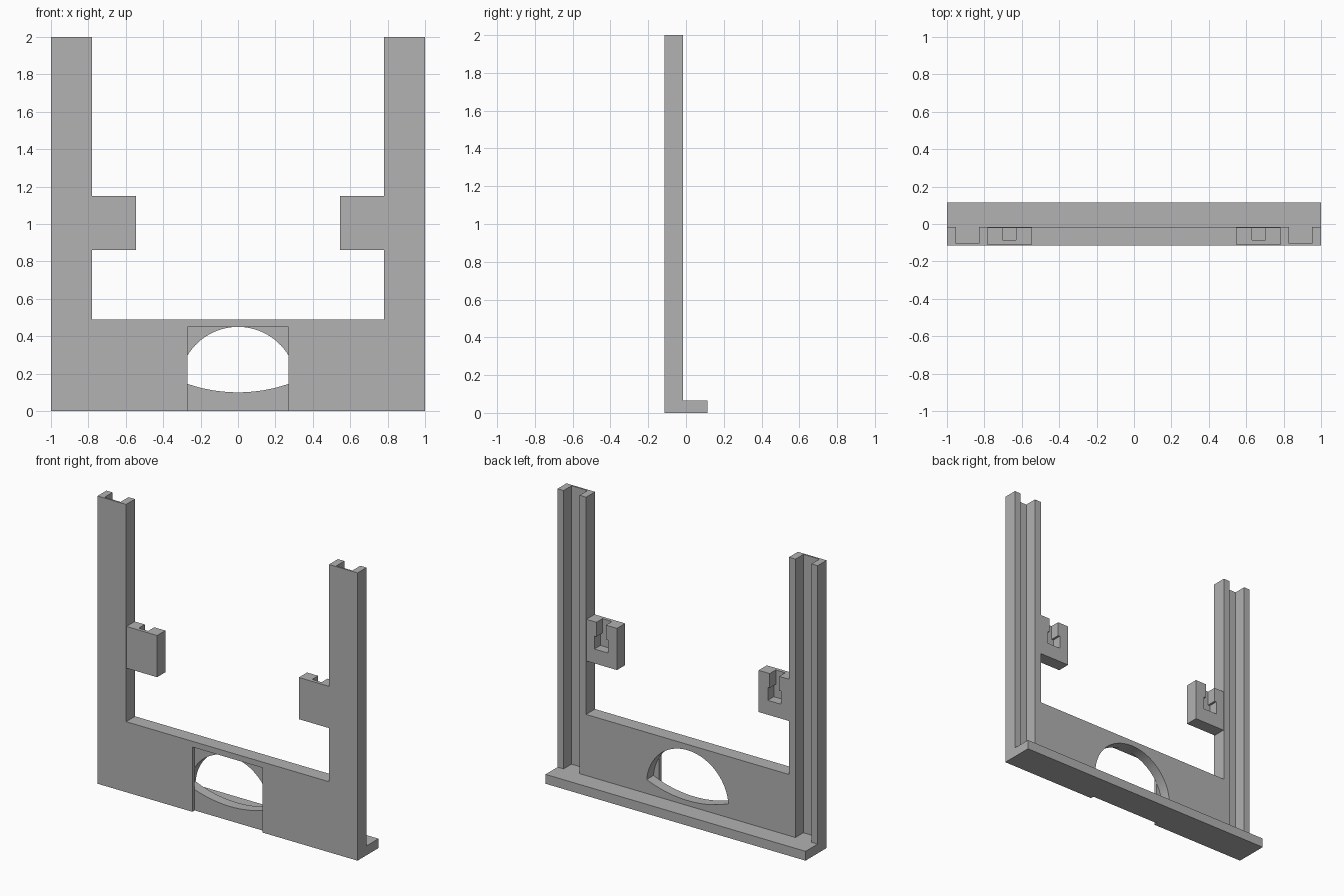
import bpy, bmesh, math
from mathutils import Vector

default = bpy.data.objects.get("Cube")
if default:
    bpy.data.objects.remove(default, do_unlink=True)

grey = bpy.data.materials.new("plain grey")
grey.use_nodes = True
grey.diffuse_color = (0.445, 0.445, 0.445, 1)
grey.node_tree.nodes["Principled BSDF"].inputs["Base Color"].default_value = grey.diffuse_color


def prism(name, points, direction):
    """Extrude a closed outline of 3D points along a direction."""
    bm = bmesh.new()
    face = bm.faces.new([bm.verts.new(p) for p in points])
    extruded = bmesh.ops.extrude_face_region(bm, geom=[face])["geom"]
    moved = [g for g in extruded if isinstance(g, bmesh.types.BMVert)]
    bmesh.ops.translate(bm, verts=moved, vec=Vector(direction))
    bmesh.ops.recalc_face_normals(bm, faces=bm.faces)
    mesh = bpy.data.meshes.new(name)
    bm.to_mesh(mesh)
    bm.free()
    mesh.materials.append(grey)
    obj = bpy.data.objects.new(name, mesh)
    bpy.context.collection.objects.link(obj)
    return obj


def box(name, x, y, z):
    base = [(x[0], y[0], z[0]), (x[1], y[0], z[0]), (x[1], y[1], z[0]), (x[0], y[1], z[0])]
    return prism(name, base, (0, 0, z[1] - z[0]))


def cut(target, cutter):
    """Subtract the cutter from the target, then discard it."""
    cutter.hide_render = True
    mod = target.modifiers.new("cut", 'BOOLEAN')
    mod.operation = 'DIFFERENCE'
    mod.solver = 'EXACT'
    mod.object = cutter
    bpy.context.view_layer.objects.active = target
    bpy.ops.object.modifier_apply(modifier=mod.name)
    bpy.data.objects.remove(cutter, do_unlink=True)


FRONT, BACK, LEDGE_BACK, LEDGE_TOP = -0.115, -0.017, 0.115, 0.065
RECESS = -0.09

# Frame: upright plate with a rear foot ledge, as one L profile
profile = [(FRONT, 0), (LEDGE_BACK, 0), (LEDGE_BACK, LEDGE_TOP),
           (BACK, LEDGE_TOP), (BACK, 2), (FRONT, 2)]
frame = prism("frame", [(-1, y, z) for y, z in profile], (2, 0, 0))

# Opening between the posts
cut(frame, box("opening_cutter", (-0.78, 0.78), (-0.3, 0.3), (0.49, 2.2)))

# Rear channels running up the posts
for side in (-1, 1):
    xs = sorted((side * 0.83, side * 0.953))
    cut(frame, box("channel_cutter", xs, (-0.104, 0.3), (LEDGE_TOP, 2.2)))

# Shallow front recess
cut(frame, box("recess_cutter", (-0.27, 0.27), (-0.3, RECESS), (-0.1, 0.45)))

# Domed hole with a gently curved lower edge
half, corner, top, bottom = 0.314, 0.162, 0.45, 0.10


def arc(start, end, sag, steps):
    """Points from x start to x end along an arc bulging by sag."""
    radius = (half ** 2 + sag ** 2) / (2 * abs(sag))
    sign = math.copysign(1, sag)
    sweep = math.asin(min(1, half / radius))
    for i in range(steps):
        a = sweep * (2 * i / steps - 1) * math.copysign(1, end - start)
        yield radius * math.sin(a), corner + sag - sign * radius * (1 - math.cos(a))


outline = list(arc(-half, half, top - corner, 40)) + list(arc(half, -half, bottom - corner, 24))
cut(frame, prism("hole_cutter", [(x, RECESS - 0.001, z) for x, z in outline], (0, 0.4, 0)))

# Side brackets with stepped slots open at the back and top
for side, name in ((1, "left_bracket"), (-1, "right_bracket")):
    def span(a, b):
        return sorted((side * a, side * b))
    bracket = box(name, span(0.545, 0.78), (-0.11, -0.02), (0.86, 1.15))
    cut(bracket, box("slot_cutter", span(0.63, 0.703), (-0.086, 0.1), (0.96, 1.3)))
    cut(bracket, box("wide_slot_cutter", span(0.615, 0.718), (-0.086, 0.1), (0.96, 1.05)))

# Smooth the curved hole edge, keeping corners sharp
bpy.ops.object.select_all(action='DESELECT')
frame.select_set(True)
bpy.context.view_layer.objects.active = frame
bpy.ops.object.shade_smooth_by_angle(angle=math.radians(20))
